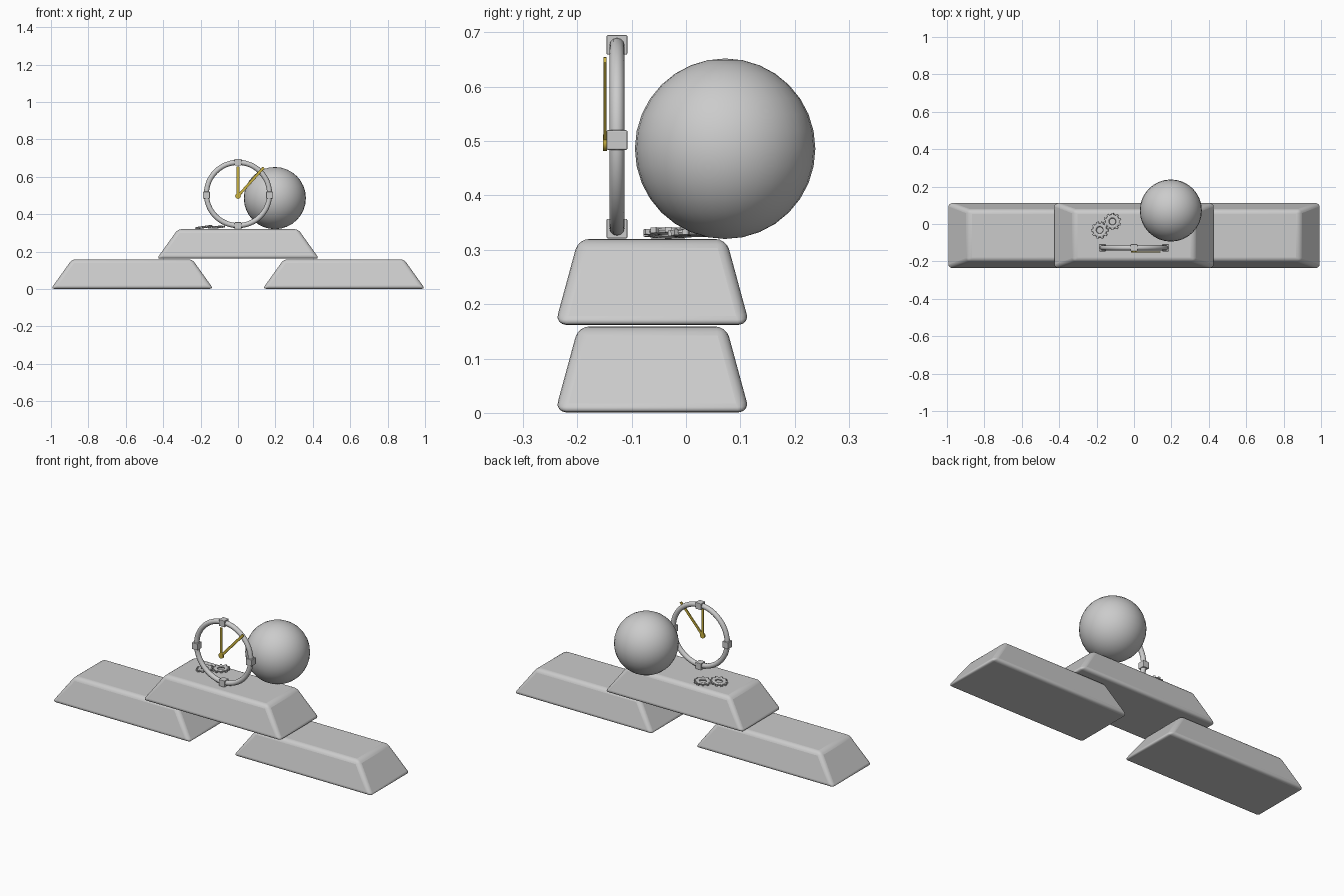
import bpy, math
from mathutils import Matrix, Vector

cube = bpy.data.objects.get("Cube")
if cube:
    bpy.data.objects.remove(cube, do_unlink=True)


def material(name, rgb):
    m = bpy.data.materials.new(name)
    m.use_nodes = True
    m.diffuse_color = (*rgb, 1)
    m.node_tree.nodes["Principled BSDF"].inputs["Base Color"].default_value = (*rgb, 1)
    return m


grey = material("light_grey", (0.6, 0.6, 0.6))
gold = material("gold", (0.6, 0.45, 0.05))


def finish(name, mat, smooth=True):
    o = bpy.context.object
    o.name = name
    o.data.materials.append(mat)
    if smooth:
        bpy.ops.object.shade_smooth_by_angle(angle=math.radians(35))
    return o


def box(name, loc, size, mat, rot=(0, 0, 0), bevel=0):
    bpy.ops.mesh.primitive_cube_add(size=1, location=loc, rotation=rot)
    o = finish(name, mat, False)
    o.data.transform(Matrix.Diagonal((*size, 1)))
    if bevel:
        b = o.modifiers.new("Bevel", 'BEVEL')
        b.width, b.segments = bevel, 2
    return o


# Tapered blocks: two below, one bridging them
def block(name, x, z):
    o = box(name, (x, -0.062, z), (0.868, 0.358, 0.158), grey)
    for v in o.data.vertices:
        if v.co.z > 0:
            v.co.x *= 0.74
            v.co.y *= 0.76
    b = o.modifiers.new("Bevel", 'BEVEL')
    b.width, b.segments = 0.02, 4
    bpy.ops.object.shade_smooth_by_angle(angle=math.radians(40))


block("right_lower_block", -0.566, 0.08)
block("left_lower_block", 0.566, 0.08)
block("upper_block", 0, 0.241)

# Ball
bpy.ops.mesh.primitive_uv_sphere_add(segments=32, ring_count=16, radius=0.166,
                                     location=(0.197, 0.072, 0.486))
finish("ball", grey)

# Clock ring with four hour markers
RING_Y = -0.127
bpy.ops.mesh.primitive_torus_add(major_radius=0.169, minor_radius=0.0138,
                                 major_segments=48, minor_segments=12,
                                 location=(0, RING_Y, 0.508), rotation=(math.pi / 2, 0, 0))
finish("clock_ring", grey)
for name, x, z in (("top", 0, 0.677), ("bottom", 0, 0.339),
                   ("left", 0.169, 0.502), ("right", -0.169, 0.502)):
    box(name + "_marker", (x, RING_Y, z), (0.036, 0.038, 0.036), grey, bevel=0.002)

# Clock hands and hub
HUB = Vector((0, -0.149, 0.497))


def hand(name, length, angle):
    along = Vector((math.sin(angle), 0, math.cos(angle)))
    box(name, HUB + along * length / 2, (0.014, 0.006, length), gold,
        rot=(0, angle, 0), bevel=0.001)


hand("hour_hand", 0.158, 0)
hand("minute_hand", 0.205, math.radians(42))
bpy.ops.mesh.primitive_cylinder_add(vertices=24, radius=0.015, depth=0.008, location=HUB,
                                    rotation=(math.pi / 2, 0, 0))
finish("hand_hub", gold)


# Loose gears: flattened ring plus teeth
def gear(name, loc, rot, teeth=10):
    bpy.ops.mesh.primitive_torus_add(major_radius=0.028, minor_radius=0.011,
                                     major_segments=32, minor_segments=10,
                                     location=loc, rotation=rot)
    ring = finish(name, grey)
    ring.data.transform(Matrix.Diagonal((1, 1, 0.6, 1)))
    for i in range(teeth):
        a = 2 * math.pi * i / teeth
        t = box(f"{name}_tooth_{i + 1}", (0.04 * math.cos(a), 0.04 * math.sin(a), 0),
                (0.012, 0.012, 0.01), grey, rot=(0, 0, a))
        t.parent = ring


gear("right_gear", (-0.183, -0.033, 0.331), (0, math.radians(-8), 0))
gear("left_gear", (-0.115, 0.013, 0.331), (0, math.radians(-3), 0.3))
